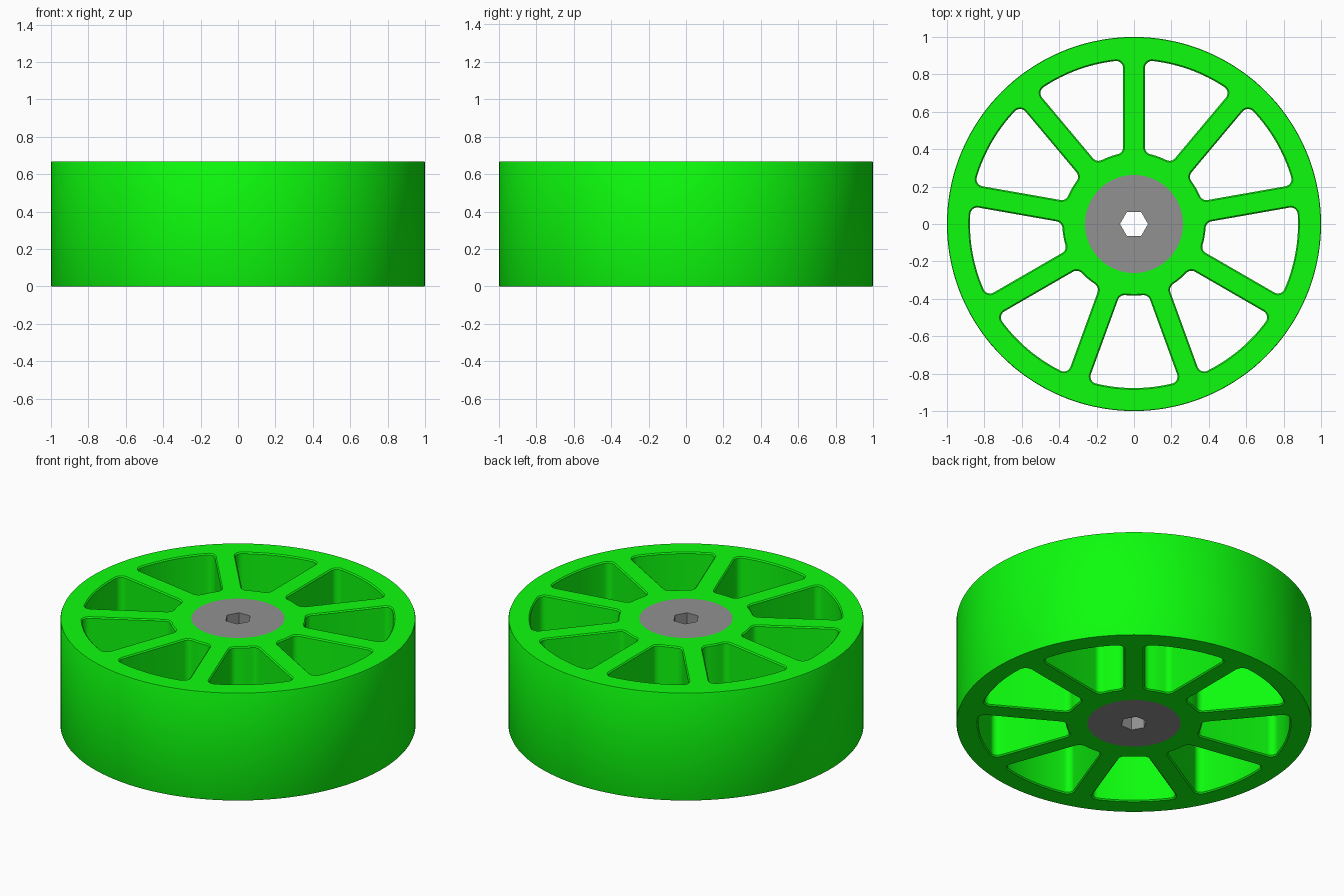
import bpy, bmesh
from math import sin, cos, pi, radians, sqrt, atan2

if "Cube" in bpy.data.objects:
    bpy.data.objects.remove(bpy.data.objects["Cube"])

HEIGHT = 0.667
SPOKES = 9
RIM_IN, HUB_OUT, HUB_IN = 0.877, 0.383, 0.262
HALF_SPOKE, FILLET = 0.058, 0.038
CHAMFER = 0.007


def arc(cx, cy, r, a0, a1, n):
    return [(cx + r * cos(a0 + (a1 - a0) * i / n), cy + r * sin(a0 + (a1 - a0) * i / n))
            for i in range(n + 1)]


def circle(r, n):
    return arc(0, 0, r, 0, 2 * pi, n)[:-1]


def rotate(pts, a):
    return [(x * cos(a) - y * sin(a), x * sin(a) + y * cos(a)) for x, y in pts]


def pocket(d):
    """Window between two spokes, centred on +x, rounded corners, enlarged by d."""
    f, rim_r, hub_r = FILLET + d, RIM_IN + d, HUB_OUT - d
    y = HALF_SPOKE + FILLET
    xo = sqrt((rim_r - f) ** 2 - y * y)
    xi = sqrt((hub_r + f) ** 2 - y * y)
    ao, ai = atan2(y, xo), atan2(y, xi)
    half = pi / SPOKES
    # one side, from the hub arc along the spoke to the rim arc
    side = arc(xi, y, f, ai + pi, 1.5 * pi, 6) + arc(xo, y, f, -pi / 2, ao, 8)
    side = rotate(side, -half)
    mirrored = [(x, -v) for x, v in reversed(side)]
    rim = arc(0, 0, rim_r, ao - half, half - ao, 16)[1:-1]
    hub = arc(0, 0, hub_r, half - ai, ai - half, 6)[1:-1]
    return side + rim + mirrored + hub


def plate(name, layers, color):
    """Stack (z, loops) layers: walls between them, filled caps at both ends."""
    bm = bmesh.new()
    rings = [[[bm.verts.new((x, y, z)) for x, y in pts] for pts in loops]
             for z, loops in layers]
    for low, high in zip(rings, rings[1:]):
        for a, b in zip(low, high):
            for i in range(len(a)):
                bm.faces.new((a[i - 1], a[i], b[i], b[i - 1]))
    for cap in (rings[0], rings[-1]):
        edges = [bm.edges.get((r[i - 1], r[i])) for r in cap for i in range(len(r))]
        bmesh.ops.triangle_fill(bm, edges=edges, use_beauty=True, normal=(0, 0, 1))
    bmesh.ops.recalc_face_normals(bm, faces=bm.faces[:])
    mesh = bpy.data.meshes.new(name)
    bm.to_mesh(mesh)
    bm.free()
    obj = bpy.data.objects.new(name, mesh)
    bpy.context.collection.objects.link(obj)
    bpy.ops.object.select_all(action='DESELECT')
    obj.select_set(True)
    bpy.context.view_layer.objects.active = obj
    bpy.ops.object.shade_smooth_by_angle(angle=radians(30))
    mat = bpy.data.materials.new(name + "_color")
    mat.diffuse_color = color
    mat.use_nodes = True
    mat.node_tree.nodes["Principled BSDF"].inputs["Base Color"].default_value = mat.diffuse_color
    mesh.materials.append(mat)


def wheel_loops(d):
    """Rim, bore and windows; one spoke points to +y."""
    step = 2 * pi / SPOKES
    return [circle(1 - d * 0.4, 144), circle(HUB_IN, 72)] + [
        rotate(pocket(d), pi / 2 + step * (k + 0.5)) for k in range(SPOKES)]


# Green wheel: rim, spokes and hub ring with slightly chamfered edges
plate("spoked_wheel", [(0, wheel_loops(CHAMFER)), (CHAMFER, wheel_loops(0)),
                       (HEIGHT - CHAMFER, wheel_loops(0)), (HEIGHT, wheel_loops(CHAMFER))],
      (0.004, 0.98, 0.004, 1))

# Grey core with hexagonal axle bore
core = [circle(HUB_IN, 72), circle(0.075, 6)]
plate("hub_core", [(0, core), (HEIGHT, core)], (0.283, 0.283, 0.283, 1))
